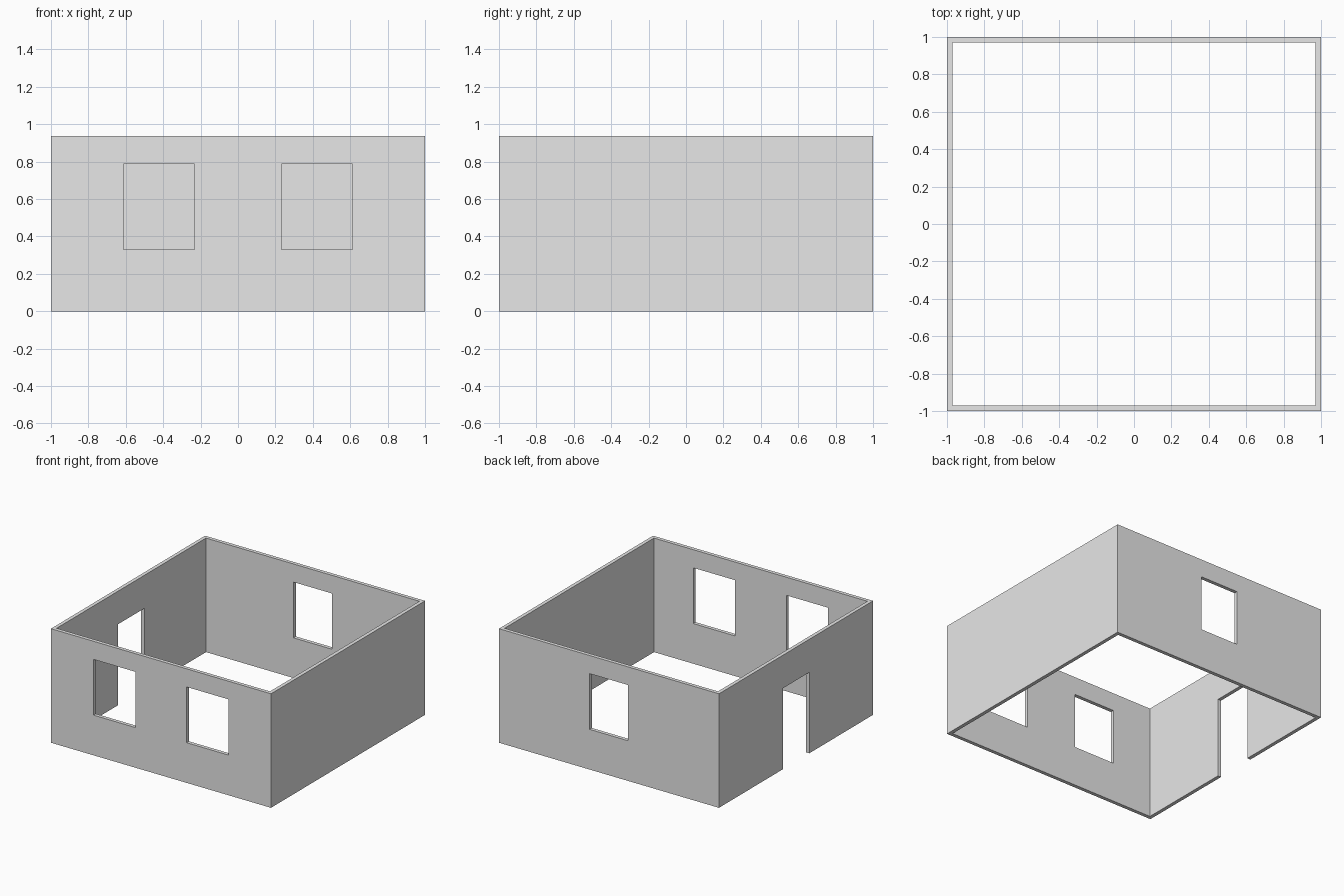
import bpy

if "Cube" in bpy.data.objects:
    bpy.data.objects.remove(bpy.data.objects["Cube"])

HEIGHT = 0.937       # wall height
THICK = 0.03         # wall thickness
SILL, HEAD = 0.33, 0.788   # window bottom and top
DOOR_TOP = 0.665

grey = bpy.data.materials.new("wall_grey")
grey.diffuse_color = (0.8, 0.8, 0.8, 1.0)
grey.use_nodes = True
grey.node_tree.nodes["Principled BSDF"].inputs["Base Color"].default_value = grey.diffuse_color


def box(name, lo, hi):
    """Box spanning two opposite corners."""
    centre = [(a + b) / 2 for a, b in zip(lo, hi)]
    bpy.ops.mesh.primitive_cube_add(size=1, location=centre)
    ob = bpy.context.object
    ob.name = name
    ob.scale = [b - a for a, b in zip(lo, hi)]
    bpy.ops.object.transform_apply(location=True, rotation=False, scale=True)
    ob.data.materials.append(grey)
    return ob


def cut(target, lo, hi):
    """Cut a box-shaped opening and discard the cutter."""
    cutter = box("opening_cutter", lo, hi)
    cutter.hide_render = True
    mod = target.modifiers.new("opening", 'BOOLEAN')
    mod.operation = 'DIFFERENCE'
    mod.solver = 'EXACT'
    mod.object = cutter
    bpy.context.view_layer.objects.active = target
    bpy.ops.object.modifier_apply(modifier=mod.name)
    bpy.data.objects.remove(cutter, do_unlink=True)


# Four walls, open at the top and bottom
walls = box("house_walls", (-1, -1, 0), (1, 1, HEIGHT))
inner = 1 - THICK
cut(walls, (-inner, -inner, -0.1), (inner, inner, HEIGHT + 0.1))

# Pair of front windows
for side in (-1, 1):
    x = side * 0.4225
    cut(walls, (x - 0.19, -1.1, SILL), (x + 0.19, -0.9, HEAD))

# Single back window
cut(walls, (-0.175, 0.9, SILL), (0.175, 1.1, HEAD))

# Doorway in the left wall
cut(walls, (-1.1, -0.172, -0.1), (-0.9, 0.172, DOOR_TOP))
